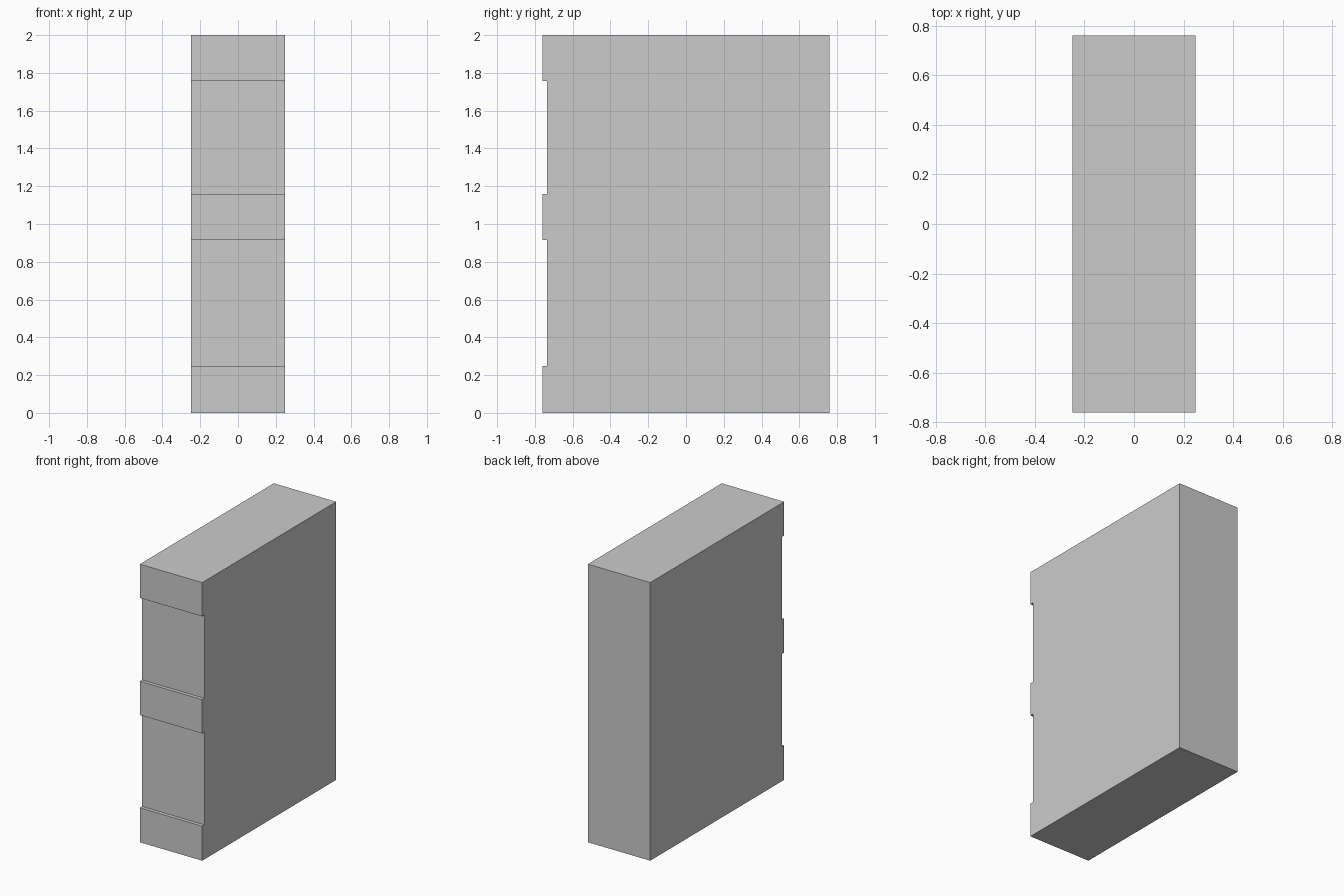
import bpy, bmesh

if "Cube" in bpy.data.objects:
    bpy.data.objects.remove(bpy.data.objects["Cube"])

HALF_W, FRONT, RECESS, BACK, TOP = 0.248, -0.761, -0.735, 0.761, 2.0
PANELS = [(0.248, 0.915), (1.158, 1.757)]  # recessed panel heights

# Side profile: plain back, front stepped by the two shallow recesses
profile = [(BACK, TOP), (BACK, 0.0), (FRONT, 0.0)]
for low, high in PANELS:
    profile += [(FRONT, low), (RECESS, low), (RECESS, high), (FRONT, high)]
profile.append((FRONT, TOP))

# Extrude the profile across the width
bm = bmesh.new()
side = bm.faces.new([bm.verts.new((-HALF_W, y, z)) for y, z in profile])
extruded = bmesh.ops.extrude_face_region(bm, geom=[side])["geom"]
moved = [v for v in extruded if isinstance(v, bmesh.types.BMVert)]
bmesh.ops.translate(bm, verts=moved, vec=(2 * HALF_W, 0, 0))

# Make sure both ends are closed and normals point outward
bmesh.ops.holes_fill(bm, edges=[e for e in bm.edges if e.is_boundary], sides=0)
bmesh.ops.recalc_face_normals(bm, faces=bm.faces[:])

mesh = bpy.data.meshes.new("recessed_block")
bm.to_mesh(mesh)
bm.free()
block = bpy.data.objects.new("recessed_block", mesh)
bpy.context.collection.objects.link(block)
